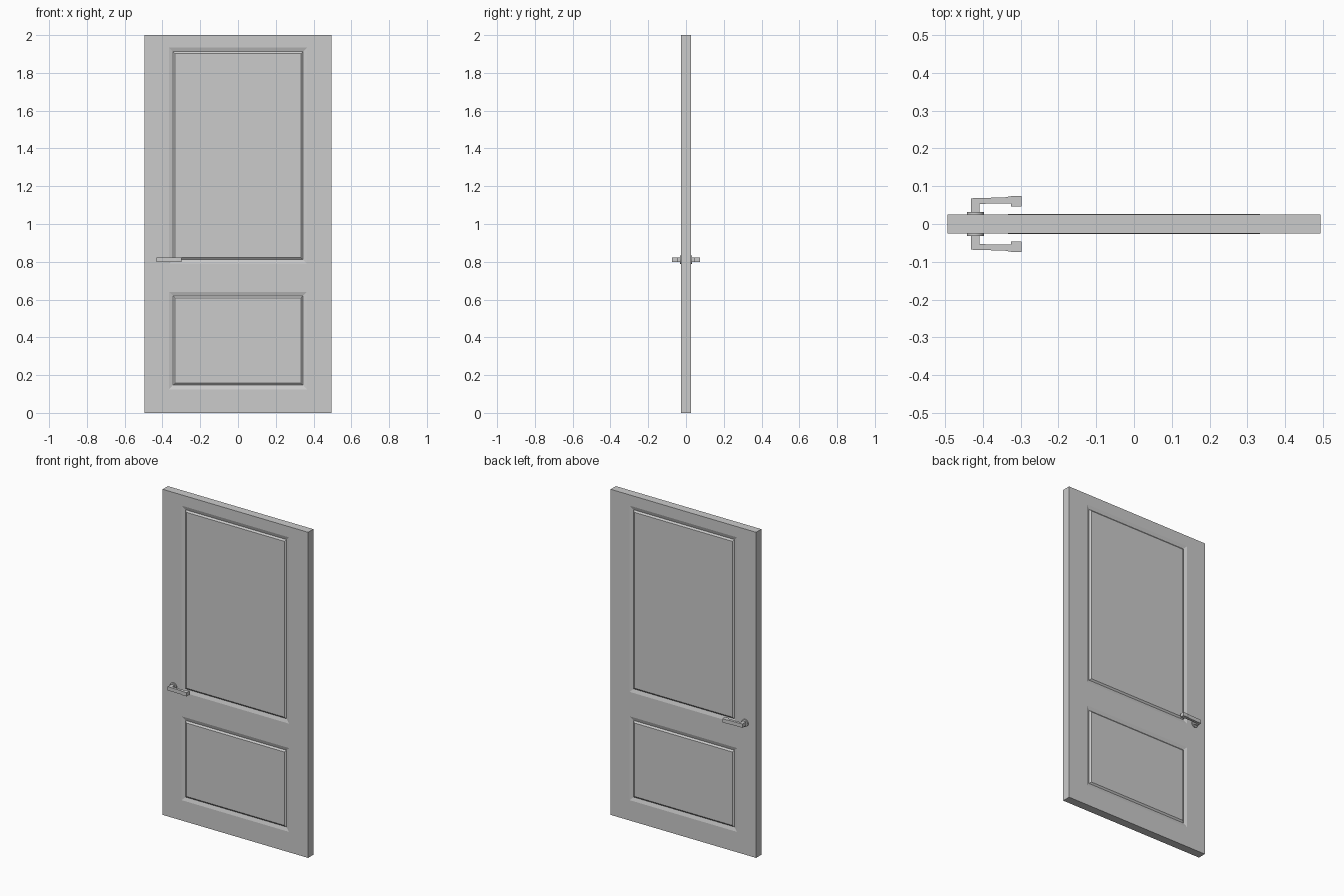
import bpy, bmesh
from math import radians

if "Cube" in bpy.data.objects:
    bpy.data.objects.remove(bpy.data.objects["Cube"])

HALF_T = 0.0255                      # half the leaf thickness
LEVER_Z = 0.81


def make_object(name, bm):
    bmesh.ops.recalc_face_normals(bm, faces=bm.faces)
    mesh = bpy.data.meshes.new(name)
    bm.to_mesh(mesh)
    bm.free()
    obj = bpy.data.objects.new(name, mesh)
    bpy.context.collection.objects.link(obj)
    return obj


def mirror_y(obj):
    mod = obj.modifiers.new("both_sides", 'MIRROR')
    mod.use_axis = (False, True, False)
    mod.use_clip = True


# Door leaf: gridded front face with two raised-and-fielded panels
xs = [-0.494, -0.365, 0.365, 0.494]
zs = [0, 0.125, 0.64, 0.79, 1.934, 2]
bm = bmesh.new()
grid = [[bm.verts.new((x, -HALF_T, z)) for x in xs] for z in zs]
panels = []
for r in range(len(zs) - 1):
    for c in range(len(xs) - 1):
        f = bm.faces.new((grid[r][c], grid[r][c + 1], grid[r + 1][c + 1], grid[r + 1][c]))
        if c == 1 and r in (1, 3):
            panels.append(f)

# Edge walls reach the middle plane, the mirror supplies the other half
rim = [e for e in bm.edges if e.is_boundary]
walls = bmesh.ops.extrude_edge_only(bm, edges=rim)
for v in walls["geom"]:
    if isinstance(v, bmesh.types.BMVert):
        v.co.y = 0

# Sloping moulding, then a short step up to the slightly proud field
for thickness, y in ((0.022, -HALF_T + 0.007), (0.010, -HALF_T - 0.001)):
    bmesh.ops.inset_individual(bm, faces=panels, thickness=thickness, use_even_offset=True)
    for f in panels:
        for v in f.verts:
            v.co.y = y
leaf = make_object("door_leaf", bm)
mirror_y(leaf)

# Lever: bent plan profile extruded in height
plan = [(-0.431, -0.030), (-0.431, -0.068), (-0.342, -0.0705), (-0.325, -0.0735),
        (-0.298, -0.0735), (-0.298, -0.046), (-0.325, -0.046), (-0.325, -0.054),
        (-0.409, -0.0535), (-0.409, -0.030)]
bm = bmesh.new()
base = bm.faces.new([bm.verts.new((x, y, LEVER_Z - 0.0115)) for x, y in plan])
ext = bmesh.ops.extrude_face_region(bm, geom=[base])
bmesh.ops.translate(bm, vec=(0, 0, 0.023),
                    verts=[v for v in ext["geom"] if isinstance(v, bmesh.types.BMVert)])
lever = make_object("lever_handle", bm)
mirror_y(lever)

# Round rose plate behind the lever
bpy.ops.mesh.primitive_cylinder_add(vertices=32, radius=0.0225, depth=0.0075,
                                    location=(-0.42, -HALF_T - 0.003, LEVER_Z),
                                    rotation=(radians(90), 0, 0))
rose = bpy.context.object
rose.name = "handle_rose"
bpy.ops.object.transform_apply(location=True, rotation=True, scale=True)
bpy.ops.object.shade_smooth_by_angle(angle=radians(30))
mirror_y(rose)
